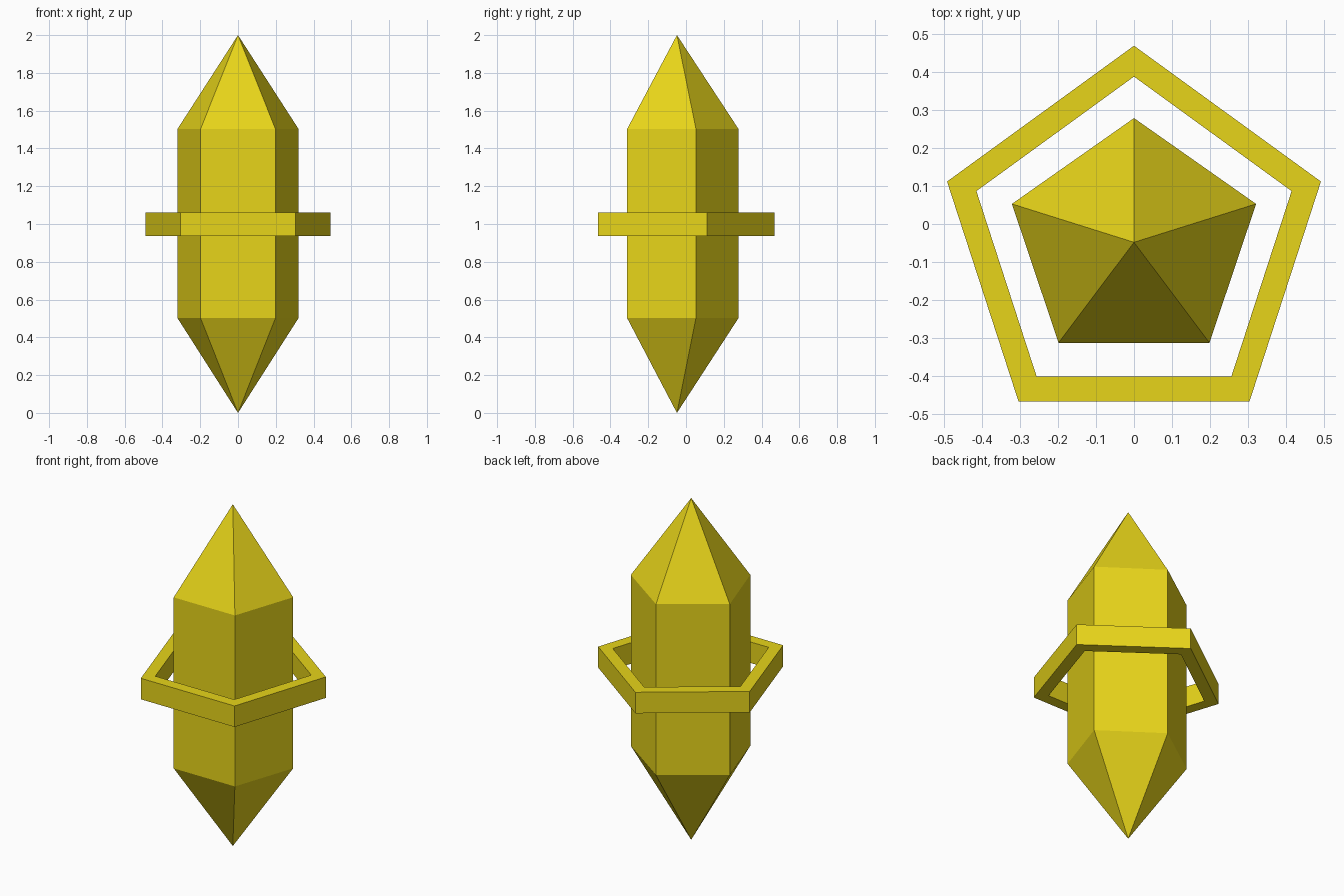
import bpy, bmesh
from math import sin, cos, tau

if "Cube" in bpy.data.objects:
    bpy.data.objects.remove(bpy.data.objects["Cube"])

CY = -0.048  # pentagon centre, so the bounding box is centred on y = 0

mat = bpy.data.materials.new("yellow")
mat.diffuse_color = (0.80, 0.66, 0.01, 1)
mat.use_nodes = True
mat.node_tree.nodes["Principled BSDF"].inputs["Base Color"].default_value = mat.diffuse_color


def pentagon(bm, rx, ry, z):
    """Five vertices with one corner pointing to the back."""
    return [bm.verts.new((rx * sin(tau * i / 5), CY + ry * cos(tau * i / 5), z))
            for i in range(5)]


def bridge(bm, a, b):
    for i in range(5):
        j = (i + 1) % 5
        bm.faces.new((a[i], a[j], b[j], b[i]))


def finish(bm, name):
    bmesh.ops.recalc_face_normals(bm, faces=bm.faces)
    mesh = bpy.data.meshes.new(name)
    bm.to_mesh(mesh)
    bm.free()
    mesh.materials.append(mat)
    bpy.context.collection.objects.link(bpy.data.objects.new(name, mesh))


# Crystal: five-sided prism with a point at each end
bm = bmesh.new()
low = pentagon(bm, 0.337, 0.326, 0.502)
high = pentagon(bm, 0.337, 0.326, 1.503)
bridge(bm, low, high)
for loop, z in ((low, 0.0), (high, 2.0)):
    tip = bm.verts.new((0, CY, z))
    for i in range(5):
        bm.faces.new((loop[i], loop[(i + 1) % 5], tip))
finish(bm, "crystal")

# Floating ring: square-edged pentagon band around the middle
bm = bmesh.new()
section = [(0.516, 0.937), (0.516, 1.06), (0.435, 1.06), (0.435, 0.937)]
loops = [pentagon(bm, r, r, z) for r, z in section]
for k in range(4):
    bridge(bm, loops[k], loops[(k + 1) % 4])
finish(bm, "ring")
